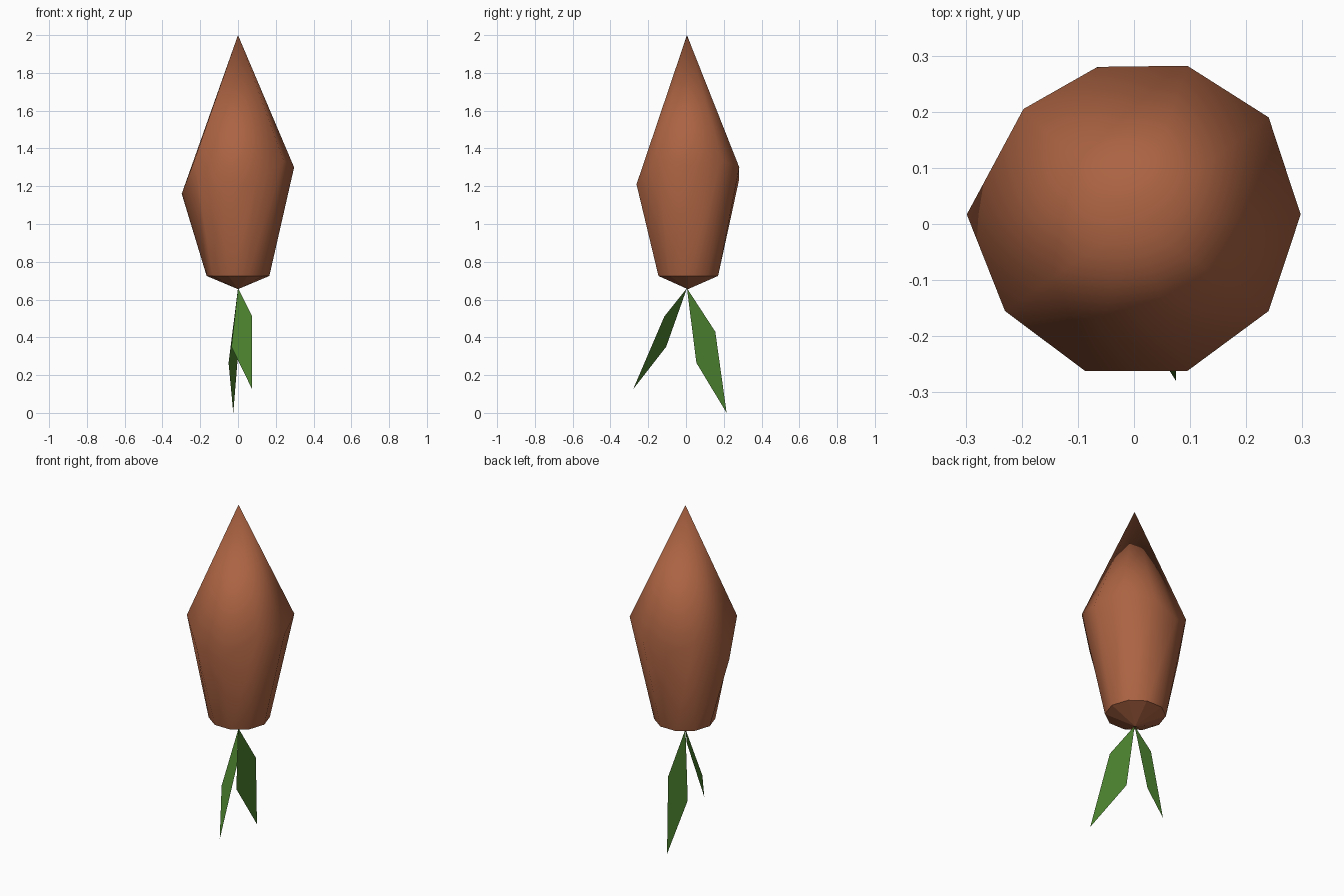
import bpy
import bmesh
from math import cos, sin, tau

cube = bpy.data.objects.get("Cube")
if cube:
    bpy.data.objects.remove(cube)


def make_material(name, colour):
    mat = bpy.data.materials.new(name)
    mat.use_nodes = True
    mat.diffuse_color = (*colour, 1)
    mat.node_tree.nodes["Principled BSDF"].inputs["Base Color"].default_value = (*colour, 1)
    return mat


def finish(bm, name, mat):
    mesh = bpy.data.meshes.new(name)
    bm.to_mesh(mesh)
    bm.free()
    mesh.materials.append(mat)
    obj = bpy.data.objects.new(name, mesh)
    bpy.context.collection.objects.link(obj)
    return obj


brown = make_material("bud brown", (0.41, 0.125, 0.055))
green = make_material("leaf green", (0.075, 0.23, 0.03))

# Closed bud: a ten-sided, slightly uneven waist between a tip and a small rim
SIDES = 10
waist_points = [
    (0.297, 0.017, 1.30), (0.24, 0.19, 1.34), (0.095, 0.282, 1.30),
    (-0.065, 0.28, 1.23), (-0.197, 0.205, 1.31), (-0.298, 0.017, 1.16),
    (-0.23, -0.155, 1.34), (-0.087, -0.262, 1.21), (0.095, -0.262, 1.21),
    (0.24, -0.155, 1.34),
]
bm = bmesh.new()
tip = bm.verts.new((0, 0.005, 2))
foot = bm.verts.new((0, 0.01, 0.655))
waist = [bm.verts.new(p) for p in waist_points]
rim = [bm.verts.new((0.166 * cos(tau * i / SIDES), 0.012 + 0.166 * sin(tau * i / SIDES), 0.725))
       for i in range(SIDES)]
for i in range(SIDES):
    j = (i + 1) % SIDES
    bm.faces.new((waist[i], waist[j], tip)).smooth = True
    bm.faces.new((rim[i], rim[j], waist[j], waist[i])).smooth = True
    bm.faces.new((foot, rim[j], rim[i]))  # flat underside
finish(bm, "bud", brown)


# Two thin hanging leaves, each a single diamond
def make_leaf(name, points):
    bm = bmesh.new()
    bm.faces.new([bm.verts.new(p) for p in points])
    return finish(bm, name, green)


make_leaf("front_leaf", [(0, 0.005, 0.66), (-0.035, -0.105, 0.35),
                         (0.075, -0.28, 0.125), (0.075, -0.115, 0.51)])
make_leaf("back_leaf", [(0, 0.005, 0.66), (0.01, 0.155, 0.43),
                        (-0.025, 0.215, 0), (-0.05, 0.055, 0.265)])
